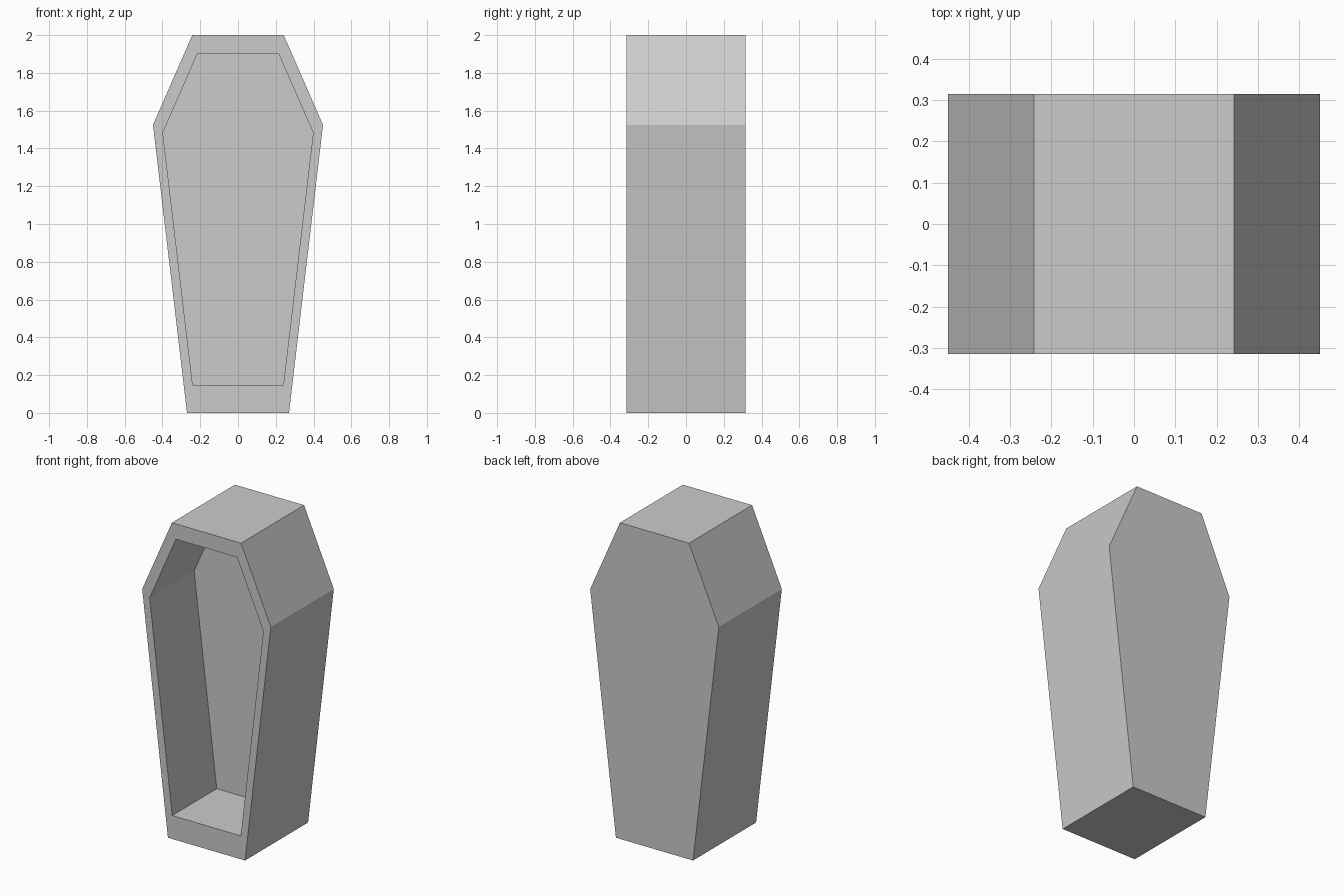
import bpy, bmesh

if "Cube" in bpy.data.objects:
    bpy.data.objects.remove(bpy.data.objects["Cube"])

HALF_DEPTH = 0.315   # half thickness of the box
CAVITY_BACK = 0.13   # y of the recess's back wall

# half profiles: (half width, height), bottom to top
OUTER = [(0.27, 0.0), (0.45, 1.525), (0.242, 2.0)]
INNER = [(0.24, 0.148), (0.398, 1.483), (0.214, 1.903)]


def ring(bm, half, y):
    """Mirror a half profile into a closed six-sided loop at depth y."""
    pts = half + [(-x, z) for x, z in reversed(half)]
    return [bm.verts.new((x, y, z)) for x, z in pts]


def bridge(bm, a, b):
    for i in range(len(a)):
        j = (i + 1) % len(a)
        bm.faces.new((a[i], a[j], b[j], b[i]))


bm = bmesh.new()
back = ring(bm, OUTER, HALF_DEPTH)
front = ring(bm, OUTER, -HALF_DEPTH)
rim = ring(bm, INNER, -HALF_DEPTH)
recess = ring(bm, INNER, CAVITY_BACK)

# back, outer walls, front lip, recess walls, recess back
bm.faces.new(back)
bridge(bm, back, front)
bridge(bm, front, rim)
bridge(bm, rim, recess)
bm.faces.new(recess)
bmesh.ops.recalc_face_normals(bm, faces=bm.faces)

mesh = bpy.data.meshes.new("coffin_box")
bm.to_mesh(mesh)
bm.free()
bpy.context.collection.objects.link(bpy.data.objects.new("coffin_box", mesh))
